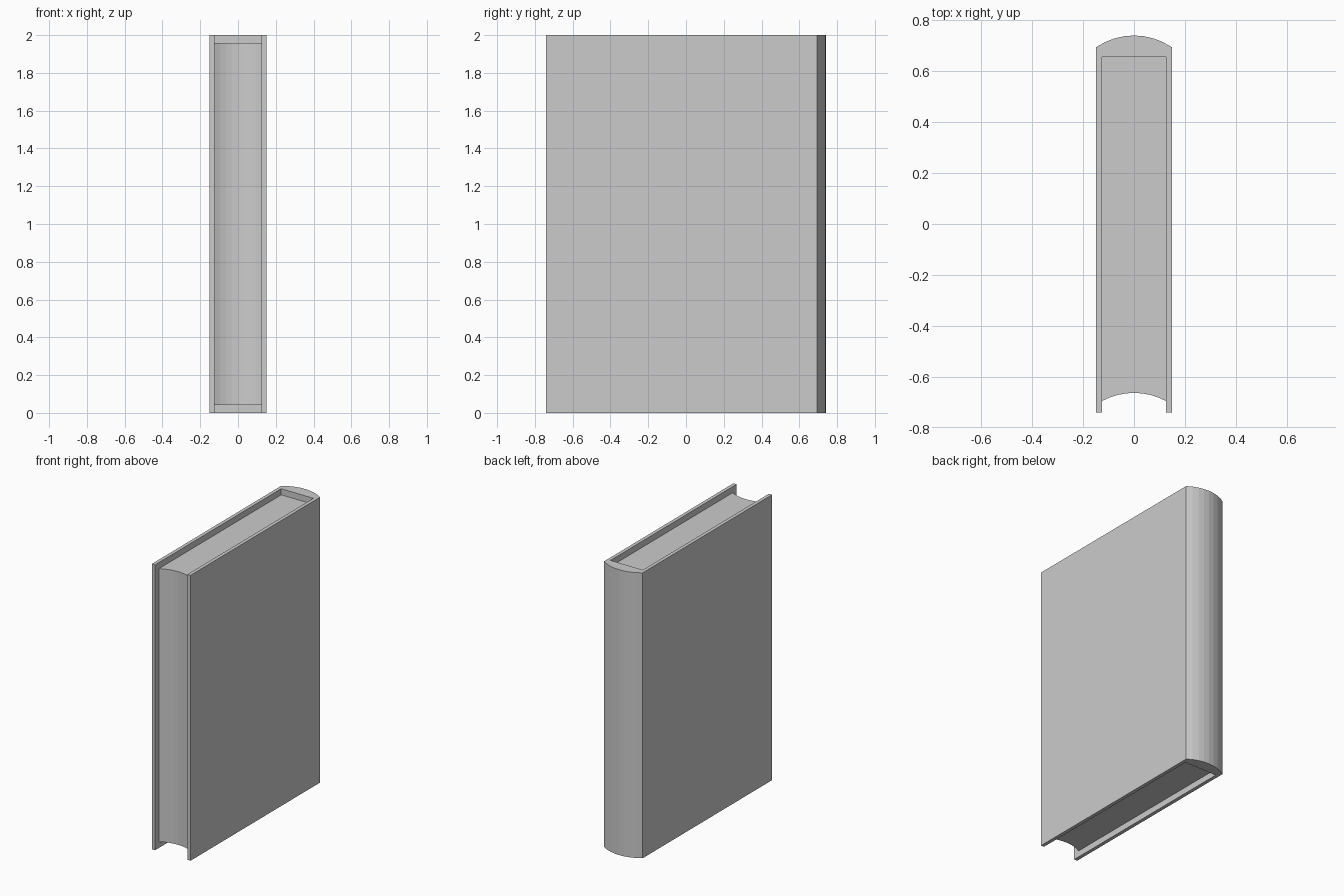
import bpy, bmesh, math

if "Cube" in bpy.data.objects:
    bpy.data.objects.remove(bpy.data.objects["Cube"])

R = 0.263      # radius of the rounded spine
SEG = 8        # facets across the curve


def arc(half_width, y_top):
    """Points of the curve, left to right, with its crest at y_top."""
    a = math.asin(half_width / R)
    angles = [-a + 2 * a * i / SEG for i in range(SEG + 1)]
    return [(R * math.sin(t), y_top - R * (1 - math.cos(t))) for t in angles]


def extrude_profile(name, pts, z0, z1):
    """Closed outline in plan, extruded upwards into a solid."""
    bm = bmesh.new()
    face = bm.faces.new([bm.verts.new((x, y, z0)) for x, y in pts])
    res = bmesh.ops.extrude_face_region(bm, geom=[face], use_keep_orig=True)
    top = [v for v in res["geom"] if isinstance(v, bmesh.types.BMVert)]
    bmesh.ops.translate(bm, verts=top, vec=(0, 0, z1 - z0))
    bmesh.ops.recalc_face_normals(bm, faces=bm.faces)
    mesh = bpy.data.meshes.new(name)
    bm.to_mesh(mesh)
    bm.free()
    ob = bpy.data.objects.new(name, mesh)
    bpy.context.collection.objects.link(ob)
    return ob


# Cover: two boards joined by the rounded spine
cover = [(-0.15, -0.74)] + arc(0.15, 0.741) + [
    (0.15, -0.74), (0.125, -0.74), (0.125, 0.657),
    (-0.125, 0.657), (-0.125, -0.74)]
extrude_profile("cover", cover, 0, 2)

# Page block with hollowed fore edge, set in at top and bottom
pages = arc(0.125, -0.664) + [(0.125, 0.657), (-0.125, 0.657)]
extrude_profile("page_block", pages, 0.043, 1.957)
